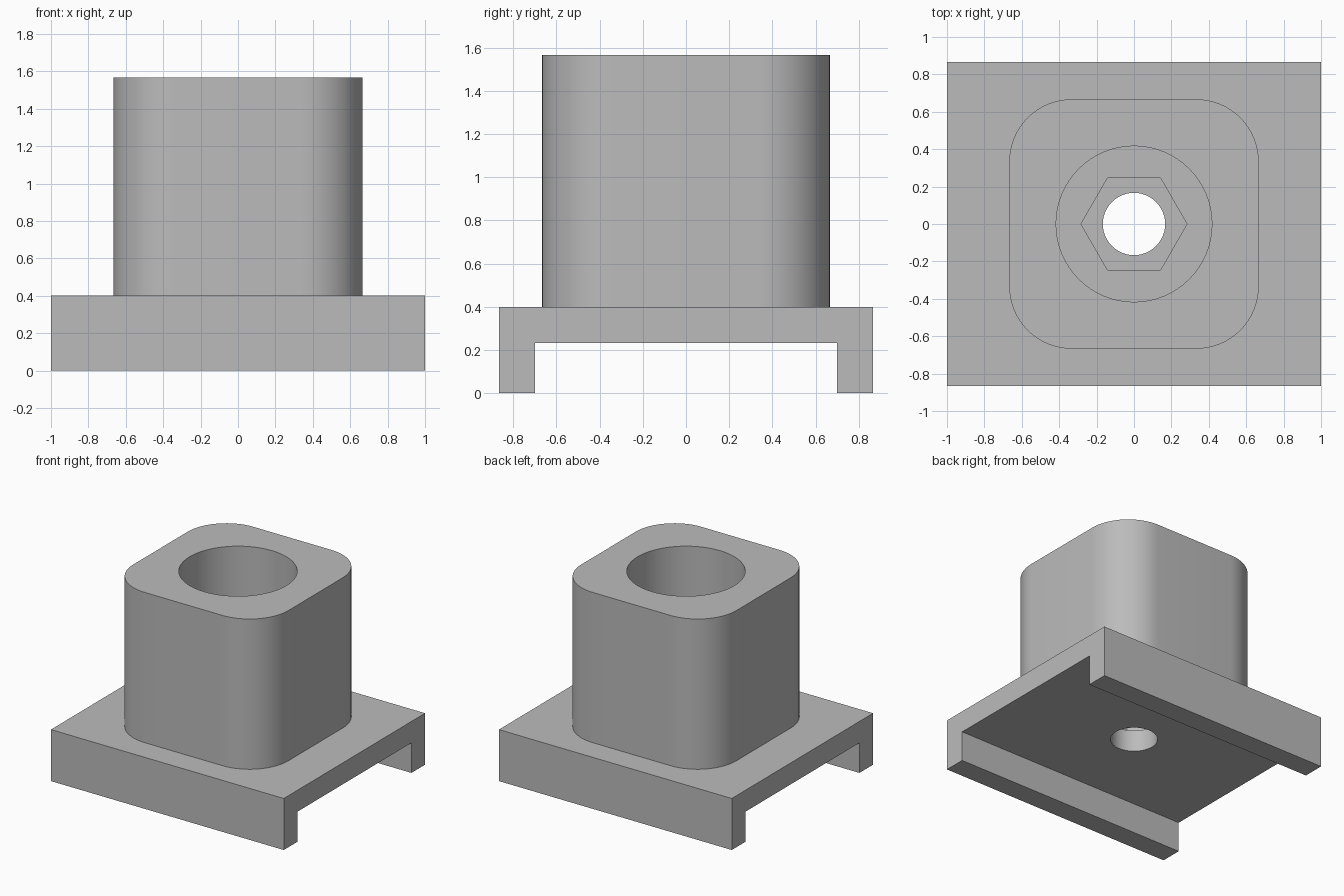
import bpy
import bmesh
from math import cos, sin, pi, radians

default = bpy.data.objects.get("Cube")
if default:
    bpy.data.objects.remove(default, do_unlink=True)

# All sizes are in sixths of a unit
U = 1 / 6
BASE_TOP, SLOT_TOP, TOP = 2.4 * U, 1.4 * U, 9.4 * U
BORE_FLOOR = 3.4 * U

grey = bpy.data.materials.new("plain grey")
grey.use_nodes = True
colour = (0.5, 0.5, 0.5, 1)
grey.diffuse_color = colour
grey.node_tree.nodes["Principled BSDF"].inputs["Base Color"].default_value = colour


def prism(name, points, offset):
    """Extrude a closed outline of 3D points along an offset."""
    bm = bmesh.new()
    face = bm.faces.new([bm.verts.new(p) for p in points])
    grown = bmesh.ops.extrude_face_region(bm, geom=[face])["geom"]
    moved = [v for v in grown if isinstance(v, bmesh.types.BMVert)]
    bmesh.ops.translate(bm, verts=moved, vec=offset)
    bmesh.ops.recalc_face_normals(bm, faces=bm.faces)
    mesh = bpy.data.meshes.new(name)
    bm.to_mesh(mesh)
    bm.free()
    mesh.materials.append(grey)
    obj = bpy.data.objects.new(name, mesh)
    bpy.context.collection.objects.link(obj)
    return obj


def ring(radius, sides, z):
    return [(radius * cos(2 * pi * i / sides), radius * sin(2 * pi * i / sides), z)
            for i in range(sides)]


def rounded_square(half, radius, z, steps=16):
    inner = half - radius
    points = []
    for corner, (sx, sy) in enumerate([(1, 1), (-1, 1), (-1, -1), (1, -1)]):
        for i in range(steps + 1):
            a = (corner + i / steps) * pi / 2
            points.append((sx * inner + radius * cos(a), sy * inner + radius * sin(a), z))
    return points


def cut(target, cutter):
    """Subtract a cutter, apply the result and discard the cutter."""
    cutter.hide_render = True
    mod = target.modifiers.new("cut", "BOOLEAN")
    mod.operation, mod.solver, mod.object = "DIFFERENCE", "EXACT", cutter
    bpy.ops.object.select_all(action="DESELECT")
    bpy.context.view_layer.objects.active = target
    target.select_set(True)
    bpy.ops.object.modifier_apply(modifier=mod.name)
    bpy.data.objects.remove(cutter, do_unlink=True)


# Base plate: channel profile with a leg along front and back
out, leg = 5.2 * U, 4.2 * U
half_profile = [(-out, BASE_TOP), (-out, 0), (-leg, 0), (-leg, SLOT_TOP)]
profile = half_profile + [(-y, z) for y, z in reversed(half_profile)]
base = prism("base_plate", [(-1, y, z) for y, z in profile], (2, 0, 0))
cut(base, prism("screw_hole_cutter", ring(U, 48, 0), (0, 0, BASE_TOP * 2)))

# Rounded square housing with a hexagonal nut pocket below a round bore
housing = prism("housing", rounded_square(4 * U, 2 * U, BASE_TOP), (0, 0, TOP - BASE_TOP))
cut(housing, prism("nut_pocket_cutter", ring(1.7 * U, 6, 0), (0, 0, TOP / 2)))
cut(housing, prism("bore_cutter", ring(2.5 * U, 64, BORE_FLOOR), (0, 0, TOP)))

# Smooth the curved walls and keep the edges sharp
bpy.ops.object.select_all(action="DESELECT")
for part in (base, housing):
    part.select_set(True)
bpy.context.view_layer.objects.active = housing
bpy.ops.object.shade_smooth_by_angle(angle=radians(30))
